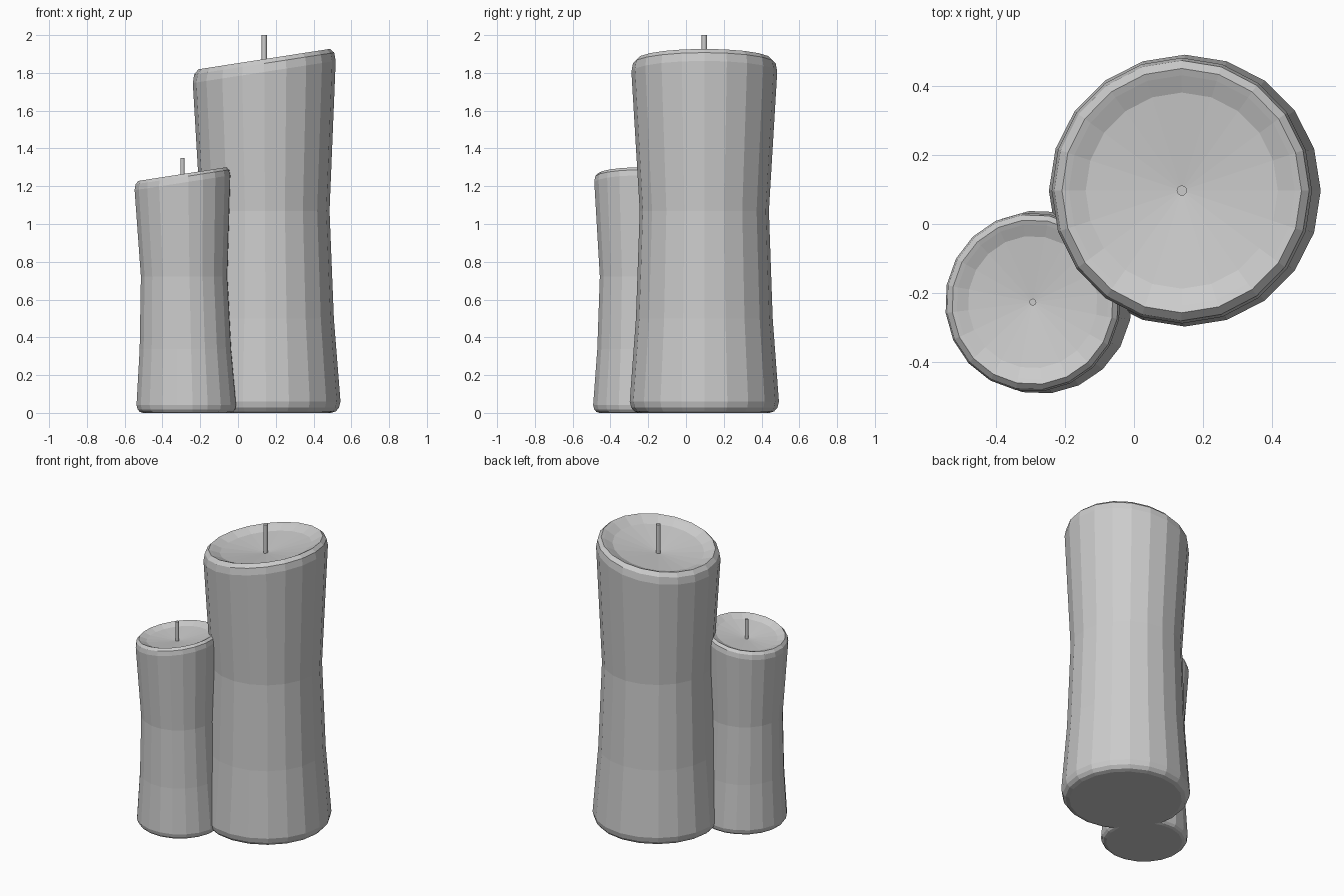
import bpy, bmesh, math

if "Cube" in bpy.data.objects:
    bpy.data.objects.remove(bpy.data.objects["Cube"], do_unlink=True)

wax = bpy.data.materials.new("wax_grey")
wax.use_nodes = True
GREY = (0.6, 0.6, 0.6, 1)
wax.diffuse_color = GREY
wax.node_tree.nodes["Principled BSDF"].inputs["Base Color"].default_value = GREY

SIDES = 20
SLOPE = 0.155
# radius, height, share of the slanted top
PROFILE = [(0.345, 0.0, 0), (0.37, 0.008, 0), (0.387, 0.028, 0), (0.395, 0.06, 0),
           (0.362, 0.5, 0), (0.342, 1.07, 0), (0.386, 1.805, 1), (0.378, 1.85, 1),
           (0.355, 1.873, 1), (0.335, 1.865, 1), (0.285, 1.842, 1)]
BOWL_DEPTH = 1.805


def finish(bm, name):
    bmesh.ops.recalc_face_normals(bm, faces=bm.faces)
    mesh = bpy.data.meshes.new(name)
    bm.to_mesh(mesh)
    bm.free()
    mesh.materials.append(wax)
    obj = bpy.data.objects.new(name, mesh)
    bpy.context.collection.objects.link(obj)
    return obj


def candle(name, x, y, size, lean, turn):
    # waisted body with a slanted, hollowed top
    bm = bmesh.new()
    rings = []
    for r, z, slant in PROFILE:
        ring = []
        for i in range(SIDES):
            a = math.tau * i / SIDES + turn
            px, py = r * math.cos(a), r * math.sin(a)
            px *= 1 - 0.02 * slant
            pz = z + SLOPE * px * slant
            ring.append(bm.verts.new((x + size * (px + lean * z), y + size * py, size * pz)))
        rings.append(ring)
    bm.faces.new(rings[0])
    for low, high in zip(rings, rings[1:]):
        for i in range(SIDES):
            j = (i + 1) % SIDES
            bm.faces.new((low[i], low[j], high[j], high[i]))
    top_x = x + size * lean * BOWL_DEPTH
    centre = bm.verts.new((top_x, y, size * BOWL_DEPTH))
    for i in range(SIDES):
        bm.faces.new((rings[-1][i], rings[-1][(i + 1) % SIDES], centre))
    finish(bm, name + "_body")

    # wick standing in the hollow
    bm = bmesh.new()
    bmesh.ops.create_cone(bm, cap_ends=True, segments=12, radius1=0.015 * size,
                          radius2=0.015 * size, depth=0.22 * size)
    bmesh.ops.translate(bm, verts=bm.verts, vec=(top_x, y, 1.89 * size))
    finish(bm, name + "_wick")


candle("tall_candle", 0.148, 0.097, 1.0, -0.005, 0)
candle("short_candle", -0.272, -0.227, 0.675, -0.018, math.radians(7))
